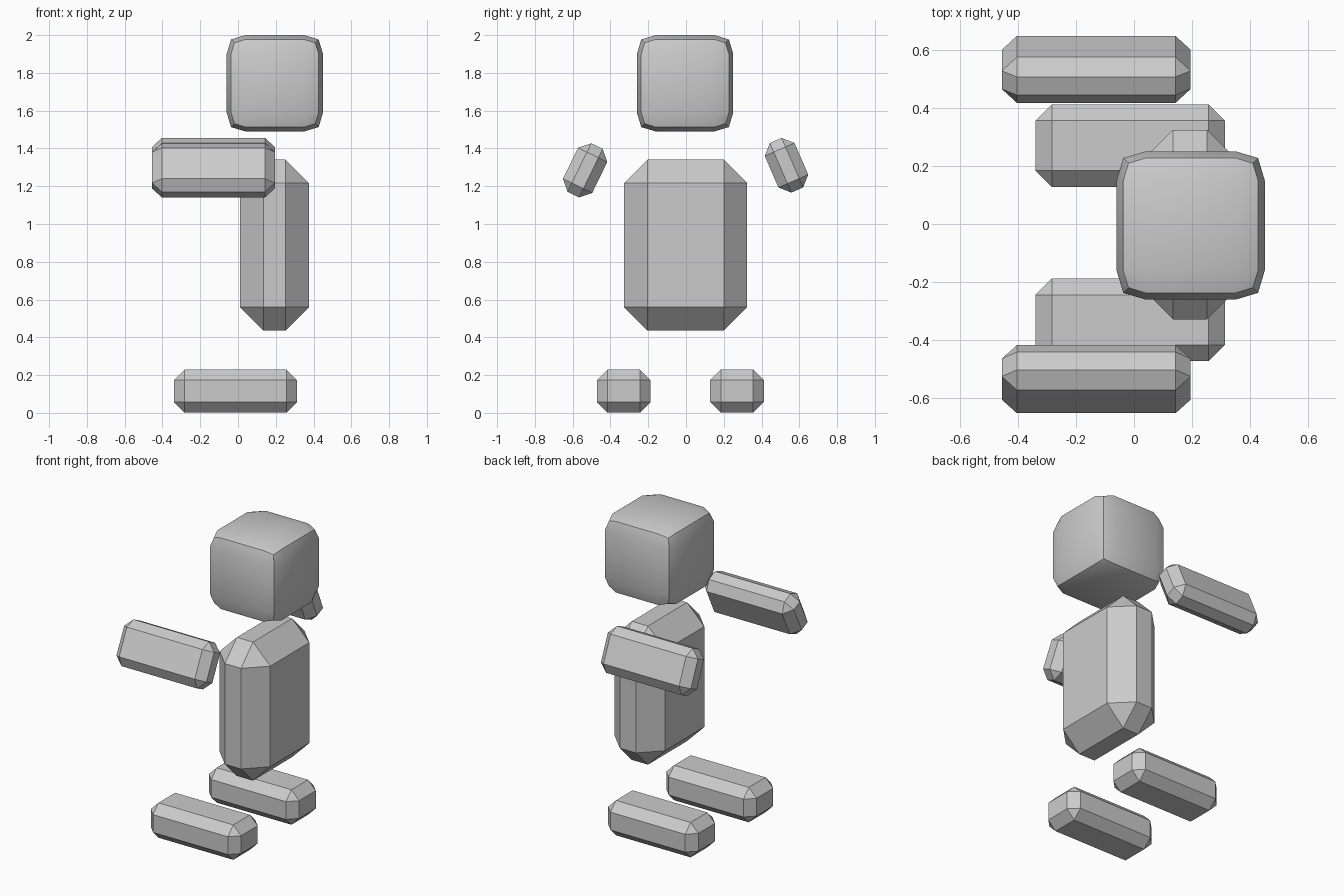
import bpy, bmesh
from math import radians
from mathutils import Matrix, Vector

if "Cube" in bpy.data.objects:
    bpy.data.objects.remove(bpy.data.objects["Cube"])


def finish(name, bm, location, tilt=0.0):
    bmesh.ops.recalc_face_normals(bm, faces=bm.faces[:])
    mesh = bpy.data.meshes.new(name)
    bm.to_mesh(mesh)
    bm.free()
    obj = bpy.data.objects.new(name, mesh)
    obj.location = location
    obj.rotation_euler.x = radians(tilt)
    bpy.context.collection.objects.link(obj)
    return obj


def chamfered_box(name, location, size, chamfer, tilt=0.0):
    bm = bmesh.new()
    bmesh.ops.create_cube(bm, size=1, matrix=Matrix.Diagonal((*size, 1)))
    bmesh.ops.bevel(bm, geom=bm.edges[:], offset=chamfer, offset_type='OFFSET',
                    segments=1, profile=0.5, affect='EDGES')
    return finish(name, bm, location, tilt)


def pillow_cube(name, location, inner, face, edge, corner):
    # Each side is a 3 x 3 grid; edges and corners are pulled inward
    bm = bmesh.new()
    bmesh.ops.create_cube(bm, size=2)
    bmesh.ops.subdivide_edges(bm, edges=bm.edges[:], cuts=2, use_grid_fill=True)
    for v in bm.verts:
        outer = [abs(c) > 0.9 for c in v.co]
        reach = (face, edge, corner)[sum(outer) - 1]
        v.co = Vector([(reach if o else inner) * (1 if c > 0 else -1)
                       for c, o in zip(v.co, outer)])
    bm.normal_update()
    for f in bm.faces:
        f.smooth = True
    for e in bm.edges:
        e.smooth = e.calc_face_angle() < radians(35)
    return finish(name, bm, location)


# Head and torso
pillow_cube("head", (0.195, -0.005, 1.745), 0.155, 0.255, 0.232, 0.214)
chamfered_box("torso", (0.193, -0.002, 0.888), (0.365, 0.652, 0.905), 0.124)

# Arms, reaching towards -x and tilted in towards the body at the top
arm = (0.65, 0.172, 0.286)
chamfered_box("arm_front", (-0.13, -0.534, 1.284), arm, 0.052, tilt=-26)
chamfered_box("arm_back", (-0.13, 0.532, 1.311), arm, 0.052, tilt=23.5)

# Feet
for name, y in (("foot_front", -0.33), ("foot_back", 0.27)):
    chamfered_box(name, (-0.013, y, 0.115), (0.652, 0.284, 0.228), 0.056)
